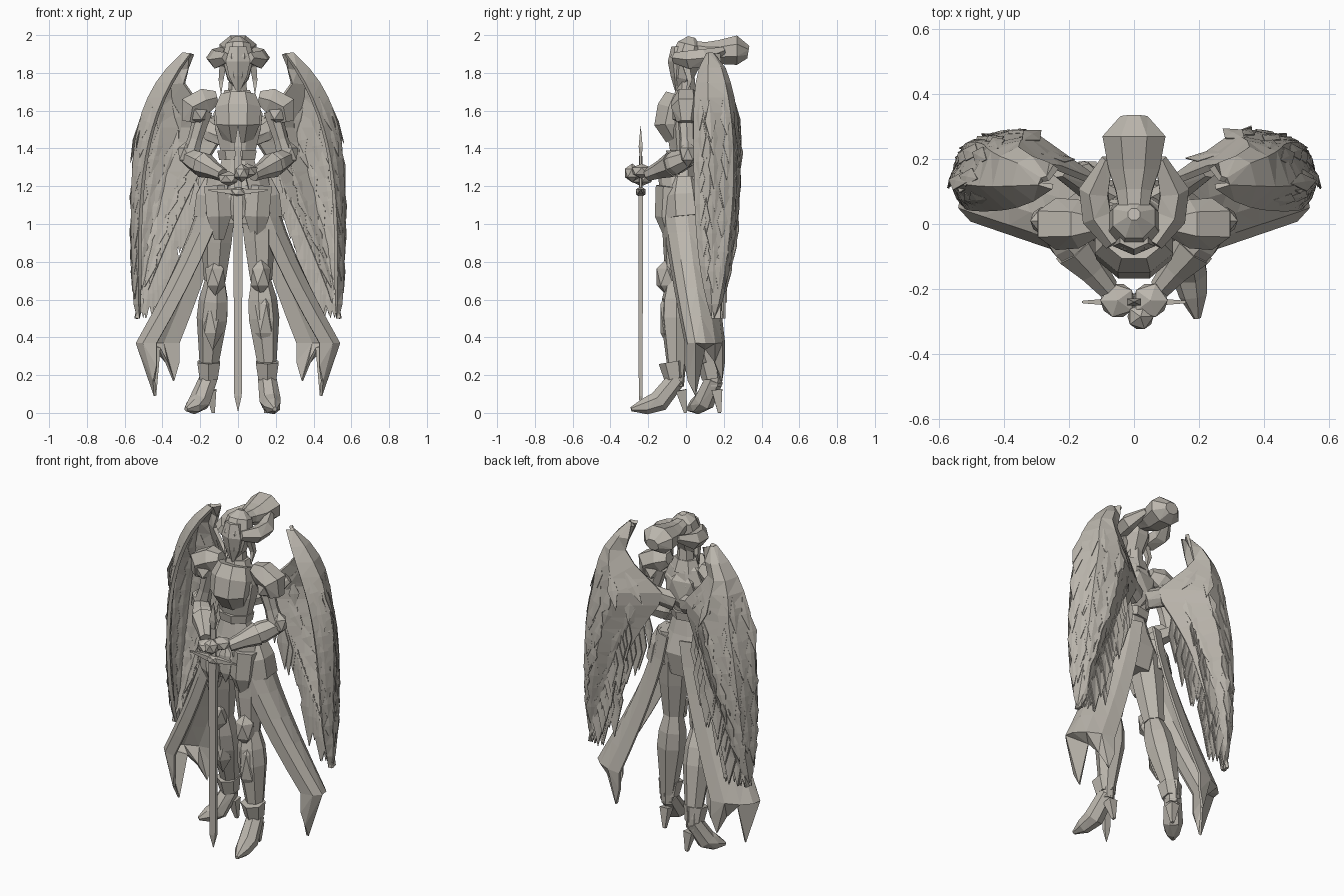
import bpy, bmesh, math, random
from mathutils import Vector, Matrix

random.seed(4)
if "Cube" in bpy.data.objects:
    bpy.data.objects.remove(bpy.data.objects["Cube"], do_unlink=True)

stone = bpy.data.materials.new("warm_grey_stone")
stone.use_nodes = True
stone.diffuse_color = (.5, .47, .42, 1)
stone.node_tree.nodes["Principled BSDF"].inputs["Base Color"].default_value = stone.diffuse_color
RIGHT, BACK, UP = Vector((1, 0, 0)), Vector((0, 1, 0)), Vector((0, 0, 1))


def finish(name, bm, side=1, thickness=0):
    """Turn the bmesh into an object, reflected in x when side is negative."""
    for vert in bm.verts:
        vert.co.x *= side
    bmesh.ops.recalc_face_normals(bm, faces=bm.faces)
    mesh = bpy.data.meshes.new(name)
    bm.to_mesh(mesh)
    bm.free()
    mesh.materials.append(stone)
    obj = bpy.data.objects.new(name, mesh)
    bpy.context.collection.objects.link(obj)
    if thickness:
        solid = obj.modifiers.new("thickness", "SOLIDIFY")
        solid.thickness, solid.offset = thickness, 0


def skin(bm, rows, closed):
    """Join neighbouring rows of vertices with faces."""
    for upper, lower in zip(rows, rows[1:]):
        count = len(upper)
        for k in range(count if closed else count - 1):
            j = (k + 1) % count
            bm.faces.new((upper[k], upper[j], lower[j], lower[k]))


def limb(name, points, radii, side=1, flat=1, sides=7):
    """Loft elliptical rings along a path; flat scales their depth."""
    bm = bmesh.new()
    centres = [Vector(point) for point in points]
    whole = centres[-1] - centres[0]
    reference = UP if abs(whole.y) > max(abs(whole.x), abs(whole.z)) else BACK
    rings = []
    for i, (centre, radius) in enumerate(zip(centres, radii)):
        following = centres[min(i + 1, len(centres) - 1)]
        tangent = (following - centres[max(i - 1, 0)]).normalized()
        across = reference.cross(tangent).normalized()
        depth = tangent.cross(across) * flat
        angles = [math.tau * (k + .5) / sides for k in range(sides)]
        rings.append([bm.verts.new(centre + radius * (across * math.cos(a) + depth * math.sin(a))) for a in angles])
    skin(bm, rings, closed=True)
    bm.faces.new(rings[0])
    bm.faces.new(rings[-1])
    bmesh.ops.triangulate(bm, faces=bm.faces)
    finish(name, bm, side)


def gem(name, centre, size, side=1):
    """Faceted armour plate."""
    bm = bmesh.new()
    matrix = Matrix.Translation(centre) @ Matrix.Diagonal((*size, 1))
    bmesh.ops.create_icosphere(bm, subdivisions=1, radius=1, matrix=matrix)
    finish(name, bm, side)


def sheet(name, surface, across, down, side, thickness):
    """Thin surface sampled from a function of column and row."""
    bm = bmesh.new()
    rows = [[bm.verts.new(surface(c, r / down)) for c in range(across + 1)] for r in range(down + 1)]
    skin(bm, rows, closed=False)
    bmesh.ops.triangulate(bm, faces=bm.faces)
    finish(name, bm, side, thickness)


# Head, helmet and plume
limb("head", [(0, -.04, 1.72), (0, -.02, 1.77), (0, 0, 1.87), (0, .02, 1.95), (0, .03, 1.99)],
     [.02, .06, .09, .07, .02], sides=8)
limb("visor", [(0, -.04, 1.94), (0, -.04, 1.86), (0, -.04, 1.78), (0, -.05, 1.7)], [.05, .075, .055, .01], flat=.75, sides=6)
limb("plume", [(0, 0, 1.94), (0, .1, 1.92), (0, .17, 1.91), (0, .27, 1.92), (0, .33, 1.91)],
     [.04, .06, .085, .105, .045], flat=.8, sides=8)
limb("neck", [(0, 0, 1.62), (0, 0, 1.8)], [.06, .045])

# Torso
limb("torso", [(0, 0, 1.7), (0, 0, 1.66), (0, -.01, 1.58), (0, -.02, 1.5), (0, -.02, 1.35), (0, -.02, 1.25),
               (0, -.02, 1.14), (0, -.02, 1)],
     [.05, .1, .14, .13, .09, .12, .17, .13], flat=.7, sides=8)
limb("breastplate", [(0, -.03, 1.68), (0, -.05, 1.61), (0, -.07, 1.53), (0, -.04, 1.46)], [.1, .13, .125, .09], flat=.85, sides=8)
gem("back_plate", (0, .04, 1.53), (.12, .06, .14))
gem("front_tasset", (0, -.12, 1.1), (.05, .03, .12))
limb("collar", [(0, 0, 1.64), (0, 0, 1.71)], [.1, .07], flat=.8)
limb("waist_band", [(0, -.02, 1.34), (0, -.02, 1.39)], [.1, .11], flat=.8)

# Sword held upright in front
GRIP = -.24


def sword_part(name, heights, radii, sides=4):
    limb(name, [(0, GRIP, height) for height in heights], radii, flat=.5, sides=sides)


sword_part("blade", (.01, .09, 1.18), (.002, .028, .036))
sword_part("handle", (1.18, 1.36), (.02, .02), sides=6)
sword_part("pommel", (1.35, 1.41, 1.52), (.015, .03, .002))
gem("crossguard_centre", (0, GRIP, 1.17), (.05, .03, .03))
limb("crossguard", [(-.16, GRIP, 1.18), (0, GRIP, 1.17), (.16, GRIP, 1.18)], [.005, .025, .005], sides=4)
gem("knuckles", (.02, -.285, 1.27), (.045, .045, .05))


# Skirt panel: an arc round each hip that flares outward as it falls
def skirt_point(column, drop):
    angle = math.pi * column / 6
    fall = min(drop / .85, 1)
    t = fall ** 1.3
    x = .04 + .33 * t + (.125 + .03 * t) * math.sin(angle) + .06 * t * math.cos(angle)
    y = .11 * t - .01 - (.13 - .03 * t) * math.cos(angle)
    z = 1.25 - .88 * fall
    if drop == 1:
        # Ragged hem with two long tails
        x, z = x - .11 * math.sin(angle), z - (.12, .2, .28, .03, .1, .2, .1)[column]
    return Vector((x, y, z))


# Wing: an arched shell, bowed backward, from the peak down to the lower tip
def wing_point(u, t):
    outer = .29 + .27 * (1 - (1 - t) ** 6) - .02 * t ** 4
    front = .25 + .27 * (1 - (1 - t) ** 4)
    near = .045 + .1 * t ** 5 + .07 * (1 - t) ** 14
    far = .14 + .14 * max(math.sin(math.pi * t ** .8), 0) ** .7
    if t < .3:
        inner = min(.24 + .4 * t, .29 - 1.3 * (t - .12))
    else:
        inner = .06 + .47 * ((t - .3) / .7) ** .8
    section = [(front, near), (outer, near + .35 * (far - near)), (outer - .15 * (outer - inner), near + .85 * (far - near)),
               ((outer + inner) / 2, far), (inner, min(.08 + .4 * inner, .18))]
    j = min(int(u), 3)
    x, y = Vector(section[j]).lerp(Vector(section[j + 1]), u - j)
    return Vector((x, y, 1.9 - 1.4 * t))


def feather(bm, base, along, normal, length, width):
    """Ridged kite shape."""
    across = along.cross(normal).normalized() * width
    middle = base + along * length / 2
    root, left, tip, right, ridge = [bm.verts.new(p) for p in (
        base, middle + across, base + along * length, middle - across, middle + normal * width * .15)]
    for a, b in ((root, left), (left, tip), (tip, right), (right, root)):
        bm.faces.new((a, b, ridge))


for side in (1, -1):
    # Helmet fin and hair
    limb("helmet_fin", [(.06, -.06, 1.88), (.11, .02, 1.87), (.12, .1, 1.88), (.08, .2, 1.92)],
         [.03, .05, .05, .02], side, sides=5)
    limb("hair_lock", [(.08, 0, 1.84), (.09, .02, 1.76), (.09, 0, 1.69)], [.025, .018, .002], side, sides=4)

    # Arm, with the hands folded over the sword
    shoulder, elbow, wrist = Vector((.18, 0, 1.6)), Vector((.255, .01, 1.35)), Vector((.08, -.2, 1.26))
    limb("pauldron", [shoulder + Vector(p) for p in ((-.07, 0, .07), (-.01, 0, .055), (.06, 0, .02), (.075, 0, -.06))],
         [.04, .075, .08, .05], side, sides=6)
    gem("pauldron_rim", shoulder + Vector((.03, 0, -.02)), (.065, .085, .06), side)
    limb("upper_arm", [shoulder, shoulder.lerp(elbow, .6), elbow], [.05, .04, .05], side)
    gem("elbow_guard", elbow + Vector((.015, 0, .02)), (.055, .05, .07), side)
    limb("forearm", [elbow, elbow.lerp(wrist, .3), wrist], [.05, .065, .035], side)
    limb("gauntlet_cuff", [elbow.lerp(wrist, .4), elbow.lerp(wrist, .75)], [.07, .045], side)
    gem("hand", wrist + Vector((-.03, -.035, side * .02)), (.06, .06, .04), side)

    # Leg: the left one steps forward, the right one stands back and turns out
    forward = side > 0
    hip = Vector((.1, -.03, 1.12))
    knee = Vector((.12, -.05 if forward else .03, .7))
    ankle = Vector((.155, -.05 if forward else .15, .2))
    stride = Vector((.04, -.24, 0)) if forward else Vector((.12, -.14, 0))
    label = "left_" if forward else "right_"
    calf = knee.lerp(ankle, .4)
    limb(label + "thigh", [hip, hip.lerp(knee, .5), knee], [.1, .085, .06], side)
    limb(label + "shin", [knee, knee.lerp(ankle, .2), calf, ankle, ankle - UP * .06], [.055, .08, .085, .045, .04], side)
    limb(label + "thigh_plate", [hip + Vector((.01, -.05, .08)), hip - BACK * .06 - UP * .08, hip - BACK * .05 - UP * .2],
         [.08, .075, .03], side, sides=6)
    gem(label + "knee_guard", knee + Vector((0, -.05, .02)), (.06, .065, .1), side)
    gem(label + "shin_plate", calf - BACK * .035, (.06, .06, .17), side)
    limb(label + "ankle_cuff", [ankle - Vector((0, .01, .02)), ankle + Vector((0, -.025, .07))], [.055, .07], side, sides=6)
    ground = ankle - UP * ankle.z
    limb(label + "boot", [ankle - UP * .02, ground + stride * .4 + UP * .06, ground + stride * .7 + UP * .035,
                          ground + stride + UP * .02], [.05, .058, .045, .012], side)
    limb(label + "heel", [ankle - UP * .08 - stride * .1, ground - stride * .2], [.04, .012], side, sides=4)

    # Hip plate, cloth and wing
    limb("hip_plate", [(.13, -.01, 1.24), (.16, -.01, 1.15), (.17, 0, 1.04)], [.05, .07, .075], side, flat=1.4, sides=6)
    sheet("skirt_panel", skirt_point, 6, 7, side, .014)
    sheet("wing_shell", wing_point, 4, 18, side, .02)
    limb("wing_root", [(.03, .06, 1.45), (.14, .11, 1.49), (.23, .16, 1.58)], [.06, .06, .03], side, flat=.6)

    # Overlapping feather rows on both faces of the wing
    bm = bmesh.new()
    for row in range(8):
        for column in range(6):
            u = .5 + column * .6 + random.uniform(-.1, .1)
            t = .18 + row * .08 + random.uniform(-.02, .02)
            base = wing_point(u, t)
            along = (wing_point(u, t + .1) - base).normalized()
            normal = along.cross(wing_point(u + .1, t) - base).normalized()
            for facing in (normal, -normal):
                feather(bm, base + facing * .008, (along + facing * .02).normalized(), facing, random.uniform(.15, .25), .03)
    finish("covert_feathers", bm, side, .004)

    # Long hanging feathers that make the ragged inner edge
    bm = bmesh.new()
    for k in range(16):
        for u in (3.5, 4):
            base = wing_point(u, .4 + .035 * k) + UP * .05
            along = (RIGHT * random.uniform(-.05, .1) - UP).normalized()
            length = min(random.uniform(.22, .4), base.z - .5)
            feather(bm, base, along, -BACK, length, .12 * length)
    finish("flight_feathers", bm, side, .007)
